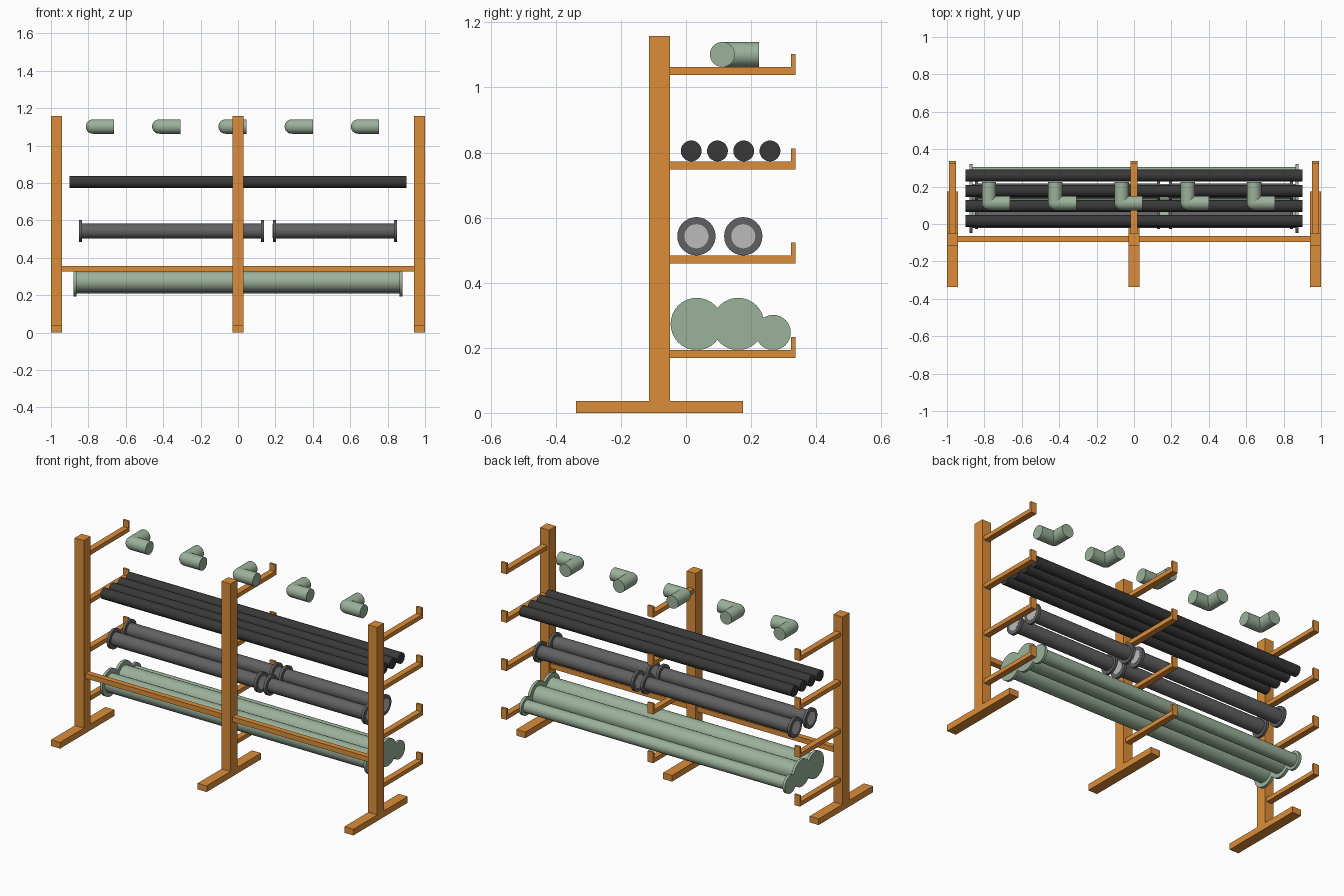
import bpy, math
from mathutils import Vector

if "Cube" in bpy.data.objects:
    bpy.data.objects.remove(bpy.data.objects["Cube"])


def material(name, rgb):
    m = bpy.data.materials.new(name)
    m.diffuse_color = (*rgb, 1)
    m.use_nodes = True
    m.node_tree.nodes["Principled BSDF"].inputs["Base Color"].default_value = m.diffuse_color
    return m


ORANGE = material("orange_paint", (0.72, 0.27, 0.04))
GREEN = material("green_pipe", (0.33, 0.44, 0.33))
STEEL = material("dark_steel", (0.12, 0.12, 0.125))
BORE = material("pale_bore", (0.5, 0.5, 0.5))
BLACK = material("black_rod", (0.04, 0.04, 0.04))


def box(name, x, y, z, mat=ORANGE):
    """Box from (min, max) ranges on each axis."""
    bpy.ops.mesh.primitive_cube_add(size=1, location=[(a + b) / 2 for a, b in (x, y, z)])
    o = bpy.context.object
    o.name = name
    o.scale = [b - a for a, b in (x, y, z)]
    bpy.ops.object.transform_apply(location=False, rotation=False, scale=True)
    o.data.materials.append(mat)
    return o


def smooth(o, name, mat):
    o.name = name
    o.data.materials.append(mat)
    bpy.ops.object.shade_smooth_by_angle(angle=math.radians(35))
    return o


def rod(name, p, q, r, mat):
    """Solid cylinder between two points."""
    p, q = Vector(p), Vector(q)
    d = q - p
    bpy.ops.mesh.primitive_cylinder_add(vertices=32, radius=r, depth=d.length, location=(p + q) / 2,
                                        rotation=d.to_track_quat('Z', 'Y').to_euler())
    return smooth(bpy.context.object, name, mat)


def flanged_pipe(name, x0, x1, y, z_rest, r, mat, bore=False):
    """Pipe along x with a disc flange at each end, resting on z_rest."""
    fr, t = r * 1.46, 0.016
    z = z_rest + fr
    rod(name, (x0 + t / 2, y, z), (x1 - t / 2, y, z), r, mat)
    for a in (x0, x1 - t):
        rod(name + "_flange", (a, y, z), (a + t, y, z), fr, mat)
    if bore:
        rod(name + "_bore", (x0 - 0.001, y, z), (x1 + 0.001, y, z), r * 0.92, BORE)


# Rack frame: posts, feet and cantilever arms with end lips
LEVELS = (0.193, 0.484, 0.773, 1.063)
for cx in (-0.97, 0, 0.97):
    w = (cx - 0.03, cx + 0.03)
    a = (cx - 0.018, cx + 0.018)
    box("post", w, (-0.114, -0.049), (0.03, 1.158))
    box("foot", w, (-0.338, 0.175), (0, 0.037))
    for z in LEVELS:
        box("arm", a, (-0.05, 0.336), (z - 0.025, z))
        box("arm_lip", a, (0.323, 0.336), (z - 0.02, z + 0.04))

# Horizontal brace between posts
for s in (-1, 1):
    box("brace", sorted((s * 0.02, s * 0.95)), (-0.096, -0.063), (0.327, 0.357))

# Level 1: long green flanged pipes
for y, r in ((0.033, 0.055), (0.16, 0.055), (0.268, 0.037)):
    flanged_pipe("green_pipe", -0.88, 0.88, y, LEVELS[0], r, GREEN)

# Level 2: two rows of shorter steel spools
for y in (0.032, 0.176):
    for x0, x1 in ((-0.85, 0.138), (0.186, 0.85)):
        flanged_pipe("steel_spool", x0, x1, y, LEVELS[1], 0.0403, STEEL, True)

# Level 3: plain black rods
for i in range(4):
    y = 0.016 + i * 0.0807
    rod("black_rod", (-0.9, y, LEVELS[2] + 0.032), (0.9, y, LEVELS[2] + 0.032), 0.032, BLACK)

# Level 4: elbow fittings
R, LEG = 0.0385, 0.112
for i in range(5):
    c = Vector((-0.775 + i * 0.3543, 0.112, LEVELS[3] + R))
    rod("elbow_leg_x", c, c + Vector((LEG, 0, 0)), R, GREEN)
    rod("elbow_leg_y", c, c + Vector((0, LEG, 0)), R, GREEN)
    bpy.ops.mesh.primitive_uv_sphere_add(segments=32, ring_count=16, radius=R, location=c)
    smooth(bpy.context.object, "elbow_corner", GREEN)
